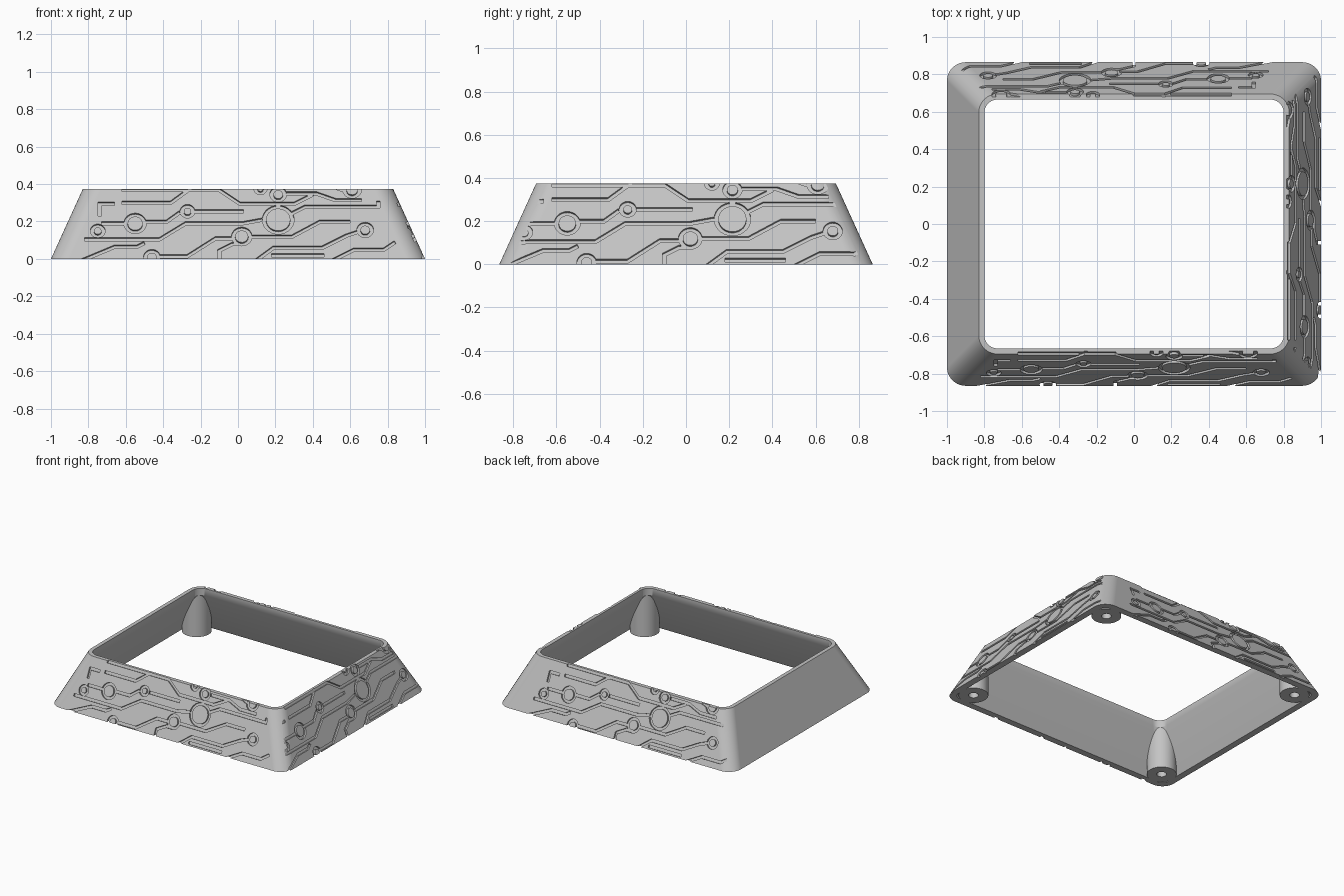
import bpy, bmesh, math
from mathutils import Vector, Matrix

cube = bpy.data.objects.get("Cube")
if cube:
    bpy.data.objects.remove(cube)

HX, HY, TOP, INSET, RAD = 1.0, 0.865, 0.373, 0.17, 0.1
SLOPE = INSET / TOP

grey = bpy.data.materials.new("plain grey")
grey.use_nodes = True
grey.diffuse_color = (0.55, 0.55, 0.55, 1)
grey.node_tree.nodes["Principled BSDF"].inputs["Base Color"].default_value = grey.diffuse_color


def loft(bm, sections, closed):
    """Skin a row of equal cross-sections, as a loop or with end caps."""
    rows = [[bm.verts.new(p) for p in s] for s in sections]
    n = len(rows[0])
    pairs = list(zip(rows, rows[1:]))
    if closed:
        pairs.append((rows[-1], rows[0]))
    else:
        bm.faces.new(rows[0])
        bm.faces.new(rows[-1])
    for a, b in pairs:
        for i in range(n):
            j = (i + 1) % n
            bm.faces.new((a[i], a[j], b[j], b[i]))


def finish(bm, name):
    bmesh.ops.recalc_face_normals(bm, faces=bm.faces)
    mesh = bpy.data.meshes.new(name)
    bm.to_mesh(mesh)
    bm.free()
    mesh.materials.append(grey)
    obj = bpy.data.objects.new(name, mesh)
    bpy.context.collection.objects.link(obj)
    return obj


def smooth(obj):
    bpy.ops.object.select_all(action='DESELECT')
    obj.select_set(True)
    bpy.context.view_layer.objects.active = obj
    bpy.ops.object.shade_smooth_by_angle(angle=math.radians(30))


# Sloping frame: wall profile (inset, corner radius, height) swept round a rounded rectangle
profile = [(0, RAD, 0), (INSET, RAD, TOP), (INSET, 0.07, TOP),
           (INSET, 0.07, 0.32), (0, 0.05, 0)]
bm = bmesh.new()
sections = []
STEPS = 14
for corner, (sx, sy) in enumerate([(1, 1), (-1, 1), (-1, -1), (1, -1)]):
    for i in range(STEPS + 1):
        a = math.pi / 2 * (corner + i / STEPS)
        sections.append([(sx * (HX - RAD - s) + r * math.cos(a),
                          sy * (HY - RAD - s) + r * math.sin(a), z) for s, r, z in profile])
loft(bm, sections, True)
frame = finish(bm, "sloping_frame")

# Engraved pattern: tracks as (along, height) points, rings as (along, height, radius)
tracks = [
    [(-.62, .30), (-.36, .30), (-.25, .38)],
    [(-.74, .23), (-.74, .295), (-.66, .295)],
    [(-.62, .368), (-.1, .368), (.01, .295), (.3, .295), (.4, .345)],
    [(-.50, .2), (-.38, .2), (-.31, .25)],
    [(-.73, .19), (-.6, .19)],
    [(-.23, .255), (.03, .255)],
    [(-.82, .105), (-.42, .105), (-.28, .19), (.02, .19), (.13, .21)],
    [(-.84, -.01), (-.66, .065), (-.54, .065), (-.5, .085)],
    [(-.42, .015), (-.27, .015), (-.12, .11), (-.03, .11)],
    [(-.1, -.02), (-.1, .045), (-.03, .08), (.02, .08)],
    [(.065, .12), (.29, .12), (.44, .2), (.6, .2)],
    [(.28, .24), (.36, .28), (.75, .28), (.75, .31)],
    [(.26, .35), (.42, .35), (.52, .315), (.66, .315)],
    [(.08, -.02), (.19, .06), (.45, .06), (.58, .125), (.64, .145)],
    [(.18, .02), (.46, .02)],
    [(.5, -.01), (.62, .05), (.78, .05), (.84, .09)],
    [(.5, .39), (.57, .365)],
]
rings = [(-.55, .19, .06), (-.27, .255, .04), (-.46, .01, .045), (.02, .12, .055),
         (.215, .21, .085), (.215, .345, .045), (.12, .375, .035),
         (.68, .155, .045), (.61, .37, .05), (-.75, .15, .04)]
WIDTH, DEPTH = 0.018, 0.014


def edges_of(path):
    """Mitred left and right sides of a track."""
    pts = [Vector(p) for p in path]
    dirs = [(b - a).normalized() for a, b in zip(pts, pts[1:])]
    dirs = [dirs[0]] + dirs + [dirs[-1]]
    out = []
    for p, d, e in zip(pts, dirs, dirs[1:]):
        m = (d + e).normalized()
        off = Vector((-m.y, m.x)) * (WIDTH / 2 / m.dot(d))
        out.append((p + off, p - off))
    return out


def ring_edges(u, z, r):
    out = []
    for i in range(28):
        a = math.tau * i / 28
        d = Vector((math.cos(a), 0.91 * math.sin(a)))
        out.append((Vector((u, z)) + d * r, Vector((u, z)) + d * (r - 0.02)))
    return out


bm = bmesh.new()
normal = Vector((0, -1, SLOPE)).normalized()
# front, left side and back carry the pattern
for turn, dist, shift in [(0, HY, 0), (90, HX, 0), (180, HY, 0.1)]:
    rot = Matrix.Rotation(math.radians(turn), 3, 'Z')

    def place(p, d):
        return rot @ (Vector((p.x + shift, SLOPE * p.y - dist, p.y)) + normal * d)

    shapes = [(edges_of(t), False) for t in tracks] + [(ring_edges(*r), True) for r in rings]
    for sides, closed in shapes:
        loft(bm, [(place(l, -DEPTH), place(r, -DEPTH), place(r, 0.03), place(l, 0.03))
                  for l, r in sides], closed)
cutter = finish(bm, "groove_cutter")
cutter.hide_render = True

cut = frame.modifiers.new("grooves", 'BOOLEAN')
cut.operation, cut.solver, cut.use_self, cut.object = 'DIFFERENCE', 'EXACT', True, cutter
bpy.context.view_layer.objects.active = frame
bpy.ops.object.modifier_apply(modifier=cut.name)
bpy.data.objects.remove(cutter)
smooth(frame)
weighted = frame.modifiers.new("flat sides", 'WEIGHTED_NORMAL')
weighted.keep_sharp = True


def wall_height(x, y):
    """Height at which a vertical line runs into the middle of the sloping wall."""
    z = 0.0
    while z < 0.325:
        qx = max(x - (HX - RAD - SLOPE * z), 0)
        qy = max(y - (HY - RAD - SLOPE * z), 0)
        if math.hypot(qx, qy) > RAD - 0.025:
            break
        z += 0.002
    return max(z, 0.01)


# Corner posts with screw holes, trimmed by the sloping walls
POST, HOLE, CX, CY = 0.103, 0.034, 0.853, 0.718
for sx, sy, place_name in [(1, -1, "front_left"), (-1, -1, "front_right"),
                           (1, 1, "back_left"), (-1, 1, "back_right")]:
    bm = bmesh.new()
    sections = []
    for i in range(64):
        a = math.tau * i / 64
        c, s = math.cos(a), math.sin(a)
        row = []
        for r, up in [(HOLE, 0), (POST, 0), (POST, 1), (HOLE, 1)]:
            x, y = CX + r * c, CY + r * s
            row.append((sx * x, sy * y, wall_height(x, y) if up else 0))
        sections.append(row)
    loft(bm, sections, True)
    smooth(finish(bm, place_name + "_post"))
